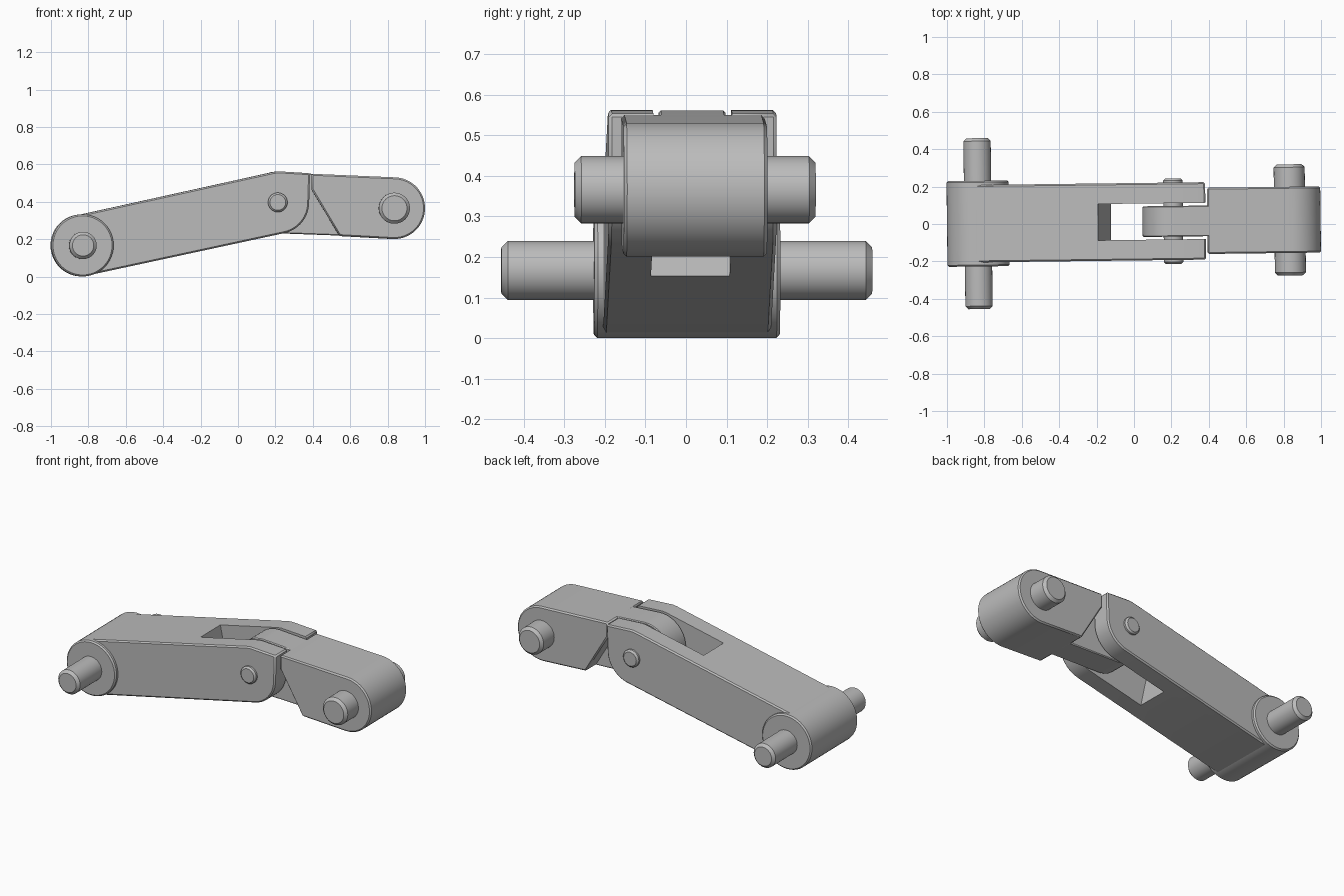
import bpy
import bmesh
from math import cos, sin, radians
from mathutils import Matrix

cube = bpy.data.objects.get("Cube")
if cube:
    bpy.data.objects.remove(cube, do_unlink=True)

grey = bpy.data.materials.new("plain grey")
grey.use_nodes = True
grey.diffuse_color = (0.5, 0.5, 0.5, 1)
grey.node_tree.nodes["Principled BSDF"].inputs["Base Color"].default_value = (0.5, 0.5, 0.5, 1)

# The whole linkage is turned very slightly about the vertical axis
POSE = Matrix.Translation((0, 0.012, 0)) @ Matrix.Rotation(radians(0.7), 4, "Z")
REAR, HINGE, TIP = (-0.834, 0.167), (0.21, 0.397), (0.833, 0.366)
R = 0.165


def arc(center, radius, start, end, steps=24):
    """Points of an arc in the x-z plane, angles in degrees."""
    angles = [radians(start + (end - start) * i / steps) for i in range(steps + 1)]
    return [(center[0] + radius * cos(a), center[1] + radius * sin(a)) for a in angles]


def slab(name, profile, half_width, bevel=0.0):
    """Extrude an x-z profile symmetrically along y."""
    bm = bmesh.new()
    face = bm.faces.new([bm.verts.new((x, -half_width, z)) for x, z in profile])
    extruded = bmesh.ops.extrude_face_region(bm, geom=[face])["geom"]
    verts = [v for v in extruded if isinstance(v, bmesh.types.BMVert)]
    bmesh.ops.translate(bm, verts=verts, vec=(0, 2 * half_width, 0))
    bmesh.ops.recalc_face_normals(bm, faces=bm.faces)
    mesh = bpy.data.meshes.new(name)
    bm.to_mesh(mesh)
    bm.free()
    mesh.materials.append(grey)
    obj = bpy.data.objects.new(name, mesh)
    bpy.context.collection.objects.link(obj)
    obj.matrix_world = POSE
    if bevel:
        mod = obj.modifiers.new("edge chamfer", "BEVEL")
        mod.width = bevel
        mod.segments = 1
        mod.limit_method = "ANGLE"
        mod.angle_limit = radians(40)
    bpy.ops.object.select_all(action="DESELECT")
    obj.select_set(True)
    bpy.context.view_layer.objects.active = obj
    bpy.ops.object.shade_smooth_by_angle(angle=radians(30))
    return obj


def disc(name, center, radius, half_width, bevel):
    return slab(name, arc(center, radius, 0, 352.5, 47), half_width, bevel)


# Long arm: round rear end, bent top edge, rounded lower front corner
arm_profile = (arc(REAR, 0.163, 282, 102)
               + [(0.19, 0.56), (0.215, 0.563), (0.383, 0.553)]
               + arc(HINGE, 0.168, 0, -78, 14))
arm = slab("long_arm", arm_profile, 0.207, 0.008)

# Fork slot, cut square to the sloping arm
slot = slab("slot_cutter", [(-0.215, 0.58), (-0.09, 0.0), (0.6, 0.0), (0.6, 0.8), (-0.215, 0.8)], 0.097)
slot.hide_render = True
slot.hide_set(True)
cut = arm.modifiers.new("fork slot", "BOOLEAN")
cut.object = slot
cut.operation = "DIFFERENCE"
cut.solver = "EXACT"

# Rear boss and its cross pin
disc("rear_boss", REAR, 0.166, 0.229, 0.008)
disc("rear_pin", REAR, 0.073, 0.457, 0.016)

# Short link: block with a round tip and slanted inner end
block_profile = ([(0.54, 0.217), (0.392, 0.465), (0.392, 0.55)]
                 + arc(TIP, R, 87, -93))
slab("short_link", block_profile, 0.177, 0.008)

# Tongue of the short link, held inside the fork
tongue_profile = arc(HINGE, R, 87, 268) + [(0.56, 0.219), (0.6, 0.4), (0.45, 0.546)]
slab("link_tongue", tongue_profile, 0.082, 0.005)

# Hinge pin and tip pin
disc("hinge_pin", HINGE, 0.052, 0.228, 0.01)
disc("tip_pin", TIP, 0.083, 0.297, 0.016)
